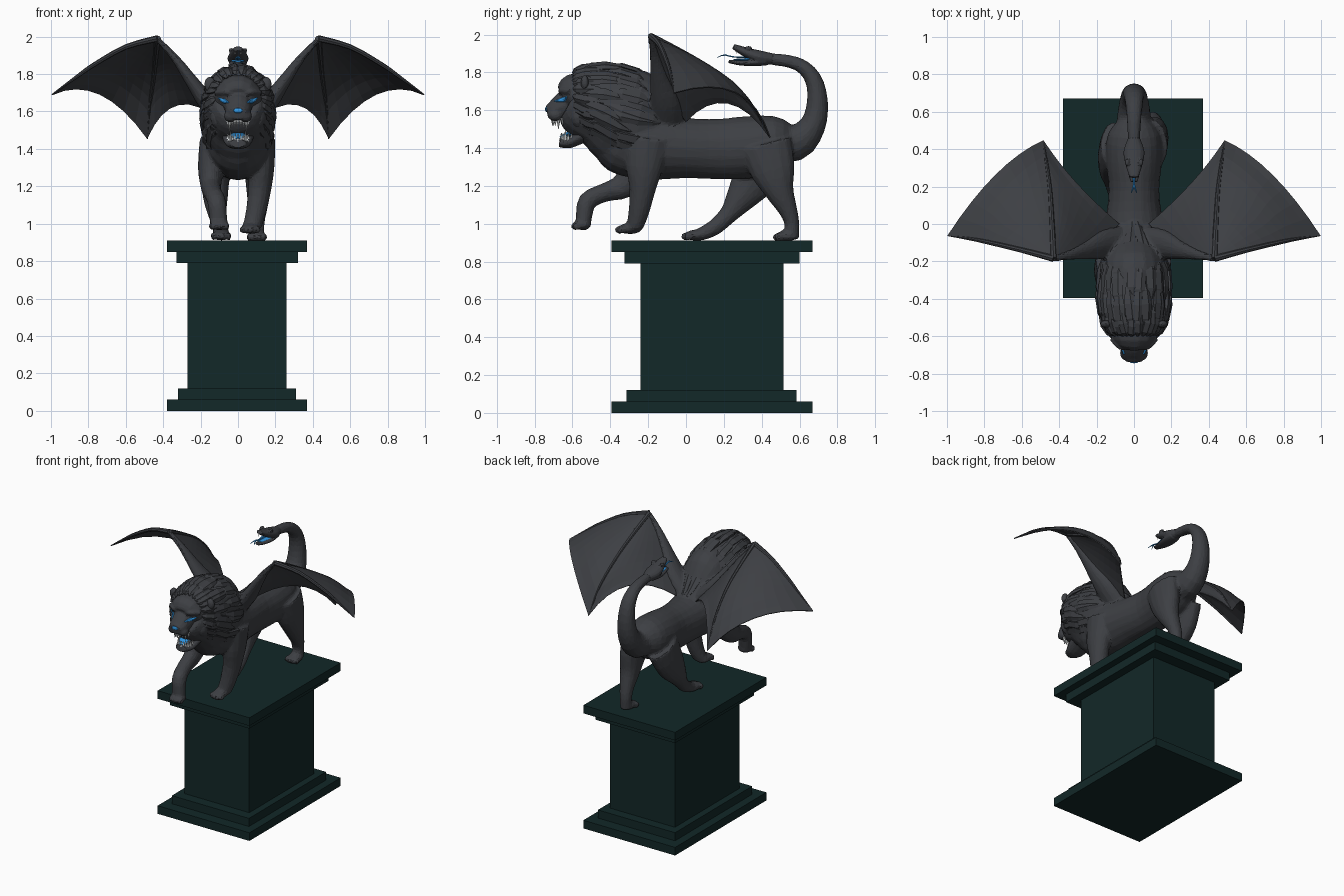
import bpy, bmesh, math, random
from mathutils import Vector, Matrix

random.seed(4)


def material(name, rgb):
    m = bpy.data.materials.new(name)
    m.diffuse_color = (*rgb, 1)
    return m


STONE = material("dark grey stone", (0.047, 0.050, 0.057))
BASE = material("deep green marble", (0.006, 0.021, 0.021))
BLUE = material("glowing blue", (0.03, 0.30, 0.75))
TOOTH = material("off white tooth", (0.72, 0.75, 0.76))


def at(pts, u):
    """Catmull-Rom point on a list of tuples, u in 0..1."""
    n = len(pts) - 1
    f = min(max(u, 0), 1) * n
    i = min(int(f), n - 1)
    t = f - i
    a, b, c, d = (pts[min(max(i + k, 0), n)] for k in (-1, 0, 1, 2))
    return tuple(0.5 * (2 * q + (r - p) * t + (2 * p - 5 * q + 4 * r - s) * t * t
                        + (3 * q - p - 3 * r + s) * t ** 3) for p, q, r, s in zip(a, b, c, d))


def loft(bm, pts, n=14, ref=(1, 0, 0), steps=3):
    """Closed elliptical tube through (x, y, z, side radius, other radius)."""
    k = (len(pts) - 1) * steps
    pts = [at(pts, i / k) for i in range(k + 1)]
    rings = []
    for i, p in enumerate(pts):
        t = (Vector(pts[min(i + 1, k)][:3]) - Vector(pts[max(i - 1, 0)][:3])).normalized()
        side = Vector(ref)
        side = (side - t * side.dot(t)).normalized()
        up = t.cross(side)
        rings.append([bm.verts.new(Vector(p[:3]) + side * max(p[3], .001) * math.cos(a) + up * max(p[4], .001) * math.sin(a))
                      for a in (2 * math.pi * j / n for j in range(n))])
    for r, s in zip(rings, rings[1:]):
        for j in range(n):
            bm.faces.new((r[j], r[(j + 1) % n], s[(j + 1) % n], s[j]))
    bm.faces.new(rings[0])
    bm.faces.new(rings[-1])


def ball(bm, c, r, seg=12):
    bmesh.ops.create_uvsphere(bm, u_segments=seg, v_segments=seg // 2 + 1, radius=1,
                              matrix=Matrix.Translation(c) @ Matrix.Diagonal((*r, 1)))


def spike(bm, c, length, r):
    """Tooth: negative length points down."""
    rot = Matrix.Rotation(math.pi if length < 0 else 0, 4, 'X')
    bmesh.ops.create_cone(bm, cap_ends=True, segments=6, radius1=r, radius2=0, depth=abs(length),
                          matrix=Matrix.Translation((c[0], c[1], c[2] + length / 2)) @ rot)


def finish(bm, name, mat, voxel=0, ratio=1, solid=0):
    bmesh.ops.recalc_face_normals(bm, faces=bm.faces)
    me = bpy.data.meshes.new(name)
    bm.to_mesh(me)
    bm.free()
    ob = bpy.data.objects.new(name, me)
    bpy.context.collection.objects.link(ob)
    if voxel:  # fuse overlapping forms, soften, then facet
        m = ob.modifiers.new("fuse", 'REMESH')
        m.mode, m.voxel_size = 'VOXEL', voxel
        m = ob.modifiers.new("soften", 'SMOOTH')
        m.factor, m.iterations = 0.5, 4
        m = ob.modifiers.new("facet", 'DECIMATE')
        m.ratio = ratio
    if solid:
        m = ob.modifiers.new("thickness", 'SOLIDIFY')
        m.thickness, m.offset = solid, 0
    if voxel or solid:
        dg = bpy.context.evaluated_depsgraph_get()
        me = bpy.data.meshes.new_from_object(ob.evaluated_get(dg))
        ob.modifiers.clear()
        ob.data = me
    me.materials.clear()
    me.materials.append(mat)
    for p in me.polygons:
        p.use_smooth = False
        p.material_index = 0
    return ob


# Pedestal: stacked slabs (z0, z1, half x, y0, y1)
for name, z0, z1, hx, y0, y1 in (
        ("plinth_bottom", 0, .06, .375, -.395, .67), ("plinth_step", .06, .12, .315, -.315, .585),
        ("pedestal_shaft", .12, .79, .265, -.24, .515), ("cornice_lower", .79, .85, .325, -.325, .60),
        ("cornice_top", .85, .91, .375, -.395, .67)):
    bm = bmesh.new()
    bmesh.ops.create_cube(bm, size=1, matrix=Matrix.Translation((-.005, (y0 + y1) / 2, (z0 + z1) / 2))
                          @ Matrix.Diagonal((2 * hx, y1 - y0, z1 - z0, 1)))
    finish(bm, name, BASE)

# Body: torso, mane mass, legs, tail and wing arms fused together
MANE = [(0, -.60, 1.665, .12, .135), (0, -.55, 1.64, .16, .185), (0, -.45, 1.615, .185, .225),
        (0, -.33, 1.565, .19, .265), (0, -.2, 1.53, .17, .24), (0, -.07, 1.51, .10, .11), (0, .03, 1.5, .04, .05)]
bm = bmesh.new()
loft(bm, [(0, -.42, 1.53, .12, .15), (0, -.32, 1.47, .17, .21), (0, -.18, 1.42, .175, .19), (0, 0, 1.40, .155, .16),
          (0, .18, 1.395, .135, .16), (0, .34, 1.405, .15, .165), (0, .48, 1.43, .14, .14), (0, .57, 1.43, .07, .08)], 20)
loft(bm, MANE, 20)
loft(bm, [(0, .44, 1.44, .1, .11), (0, .58, 1.43, .09, .1), (0, .67, 1.52, .075, .07), (0, .695, 1.65, .062, .056),
          (0, .67, 1.77, .052, .045), (0, .59, 1.845, .042, .036), (0, .46, 1.87, .033, .032), (0, .38, 1.87, .035, .03)])
# raised foreleg and standing foreleg
loft(bm, [(-.13, -.2, 1.45, .075, .12), (-.145, -.25, 1.3, .07, .105), (-.145, -.33, 1.2, .055, .07),
          (-.135, -.43, 1.165, .05, .05), (-.115, -.52, 1.12, .05, .05), (-.105, -.54, 1.03, .048, .043), (-.1, -.54, 1.0, .045, .04)])
loft(bm, [(.12, -.2, 1.45, .08, .12), (.125, -.22, 1.3, .07, .1), (.115, -.23, 1.18, .062, .07),
          (.095, -.25, 1.06, .054, .055), (.075, -.27, .985, .05, .045)])
# trailing hind leg and forward hind leg
loft(bm, [(.1, .42, 1.42, .08, .14), (.11, .46, 1.28, .075, .12), (.11, .495, 1.17, .065, .078),
          (.105, .54, 1.07, .05, .05), (.1, .56, 1.0, .042, .04), (.1, .555, .92, .04, .042)])
loft(bm, [(-.1, .42, 1.38, .08, .14), (-.12, .36, 1.24, .075, .12), (-.12, .285, 1.13, .065, .08),
          (-.11, .225, 1.05, .05, .05), (-.095, .15, .98, .042, .043), (-.09, .08, .945, .045, .035)])
# paws with toes
for x, y, z, ry in ((-.1, -.545, .995, .045), (.065, -.295, .975, .065), (.1, .53, .935, .055), (-.09, .06, .94, .07)):
    ball(bm, (x, y, z), (.052, ry, .03))
    for i in range(4):
        ball(bm, (x + (i - 1.5) * .027, y - ry * (.9 if i in (1, 2) else .7), z - .007), (.017, .026, .023), 8)
for s in (-1, 1):
    loft(bm, [(s * .06, -.1, 1.53, .09, .06), (s * .16, -.11, 1.64, .08, .05), (s * .25, -.14, 1.765, .05, .035),
              (s * .34, -.165, 1.89, .028, .022), (s * .43, -.185, 1.985, .018, .015)], 12, (0, 1, 0))
finish(bm, "body", STONE, .011, .16)

# Mane locks lying on the mane surface
bm = bmesh.new()
for u0, u1, count, limit, w in ((.0, .36, 22, 2.5, .027), (.16, .55, 20, 2.8, .034), (.36, .74, 16, 2.4, .036), (.5, .95, 9, 1.3, .034)):
    for i in range(count):
        a = -limit + 2 * limit * (i + random.uniform(.2, .8)) / count
        shift, twist = random.uniform(-.03, .04), random.uniform(-.12, .12)
        path = []
        for t, r, lift in ((0, .25, .98), (.25, .9, 1.02), (.55, 1, 1.025), (.8, .65, 1.015), (1, .08, .99)):
            p = at(MANE, max(u0 + shift + (u1 - u0) * t, 0))
            b = a + twist * t
            path.append((p[3] * lift * math.sin(b), p[1], p[2] + p[4] * lift * math.cos(b), w * r, .014 * r))
        loft(bm, path, 5, (math.cos(a), 0, -math.sin(a)), 1)
finish(bm, "mane_locks", STONE)

# Lion head: skull, muzzle, jaw, brows, cheeks, ears
bm = bmesh.new()
loft(bm, [(0, -.46, 1.66, .12, .13), (0, -.56, 1.67, .135, .13), (0, -.61, 1.675, .12, .115), (0, -.645, 1.66, .085, .07)])
loft(bm, [(0, -.56, 1.65, .09, .09), (0, -.64, 1.625, .075, .078), (0, -.70, 1.60, .066, .052), (0, -.735, 1.592, .045, .035)])
loft(bm, [(0, -.48, 1.51, .1, .06), (0, -.56, 1.46, .085, .04), (0, -.62, 1.428, .068, .03), (0, -.67, 1.43, .042, .025)])
for s in (-1, 1):
    loft(bm, [(s * .025, -.655, 1.695, .012, .012), (s * .07, -.655, 1.705, .02, .018), (s * .12, -.61, 1.70, .015, .015)], 8, (0, 1, 0))
    ball(bm, (s * .105, -.565, 1.575), (.045, .05, .07))
    ball(bm, (s * .04, -.69, 1.575), (.036, .042, .034))
    ball(bm, (s * .15, -.535, 1.745), (.032, .022, .042))
head = finish(bm, "lion_head", STONE, .007, .22)
bpy.context.view_layer.update()


def face_y(x, z, default):
    hit, loc, *_ = head.ray_cast((x, -1, z), (0, 1, 0))
    return loc.y if hit else default


# Blue eyes and nose set into the face, blue tongue
bm = bmesh.new()
for s in (-1, 1):
    loft(bm, [(s * x, face_y(s * x, z, -.63), z, r, .008) for x, z, r in ((.05, 1.648, .003), (.075, 1.657, .014), (.103, 1.672, .003))],
         8, (0, 0, 1), 2)
finish(bm, "lion_eyes", BLUE)
bm = bmesh.new()
ball(bm, (0, face_y(0, 1.605, -.735), 1.605), (.026, .008, .014), 8)
finish(bm, "lion_nose", BLUE)
bm = bmesh.new()
loft(bm, [(0, -.53, 1.49, .045, .015), (0, -.59, 1.485, .042, .014), (0, -.64, 1.468, .034, .01), (0, -.665, 1.455, .012, .006)], 10)
finish(bm, "lion_tongue", BLUE)

# Teeth along both jaw arcs
bm = bmesh.new()
for i in range(13):
    a = math.pi * i / 12
    long = i in (3, 9)
    spike(bm, (.062 * math.cos(a), -.6 - .105 * math.sin(a), 1.56), -.065 if long else -.045, .012)
    spike(bm, (.056 * math.cos(a), -.585 - .075 * math.sin(a), 1.44), .06 if long else .042, .011)
finish(bm, "lion_teeth", TOOTH)

# Wings: finger bones with two billowing membranes per side
LEAD = [(.43, -.185, 1.99), (.6, -.14, 1.945), (.77, -.1, 1.85), (.87, -.08, 1.78), (.995, -.062, 1.69)]
MID = [(.43, -.185, 1.99), (.44, .02, 1.885), (.45, .18, 1.785), (.47, .34, 1.635), (.485, .445, 1.455)]
ROOT = [(.43, -.185, 1.99), (.33, -.165, 1.88), (.25, -.13, 1.77), (.17, -.08, 1.66), (.08, .0, 1.54)]
for side, s in (("left", -1), ("right", 1)):
    bm = bmesh.new()
    for rail_a, rail_b, bulge in ((MID, LEAD, (0, .07, .12)), (MID, ROOT, (.03, 0, .14))):
        rows = []
        for i in range(11):
            t = i / 10
            a, b = Vector(at(rail_a, t)), Vector(at(rail_b, t))
            rows.append([])
            for j in range(9):
                v = a.lerp(b, j / 8) + Vector(bulge) * 4 * (j / 8) * (1 - j / 8) * t ** 1.5
                rows[-1].append(bm.verts.new((s * v.x, v.y, v.z)))
        for r, q in zip(rows, rows[1:]):
            for j in range(8):
                bm.faces.new((r[j], r[j + 1], q[j + 1], q[j]))
    bmesh.ops.remove_doubles(bm, verts=bm.verts, dist=.0005)
    finish(bm, side + "_wing_membrane", STONE, solid=.007)
    bm = bmesh.new()
    for rail, ref in ((LEAD, (0, 1, 0)), (MID, (1, 0, 0))):
        loft(bm, [(s * x, y, z, r, r) for (x, y, z), r in zip(rail, (.018, .014, .012, .009, .003))], 8, ref)
    finish(bm, side + "_wing_fingers", STONE)

# Snake head on the tail tip
bm = bmesh.new()
loft(bm, [(0, .46, 1.87, .032, .03), (0, .39, 1.88, .056, .036), (0, .32, 1.905, .047, .027), (0, .25, 1.937, .024, .014)])
loft(bm, [(0, .42, 1.865, .045, .03), (0, .36, 1.853, .048, .02), (0, .29, 1.85, .037, .014), (0, .225, 1.858, .02, .009)])
for s in (-1, 1):
    ball(bm, (s * .036, .33, 1.927), (.014, .022, .013), 8)
finish(bm, "snake_head", STONE, .005, .2)
bm = bmesh.new()
loft(bm, [(0, .36, 1.875, .035, .018), (0, .31, 1.868, .032, .007), (0, .25, 1.868, .018, .004)], 10)
loft(bm, [(0, .32, 1.88, .009, .005), (0, .25, 1.882, .007, .004), (0, .205, 1.893, .006, .004)], 6)
for s in (-1, 1):
    loft(bm, [(0, .21, 1.892, .005, .004), (s * .008, .185, 1.888, .004, .003), (s * .016, .165, 1.878, .001, .001)], 6)
finish(bm, "snake_tongue", BLUE)
bm = bmesh.new()
for s in (-1, 1):
    spike(bm, (s * .016, .265, 1.925), -.03, .005)
finish(bm, "snake_fangs", TOOTH)
